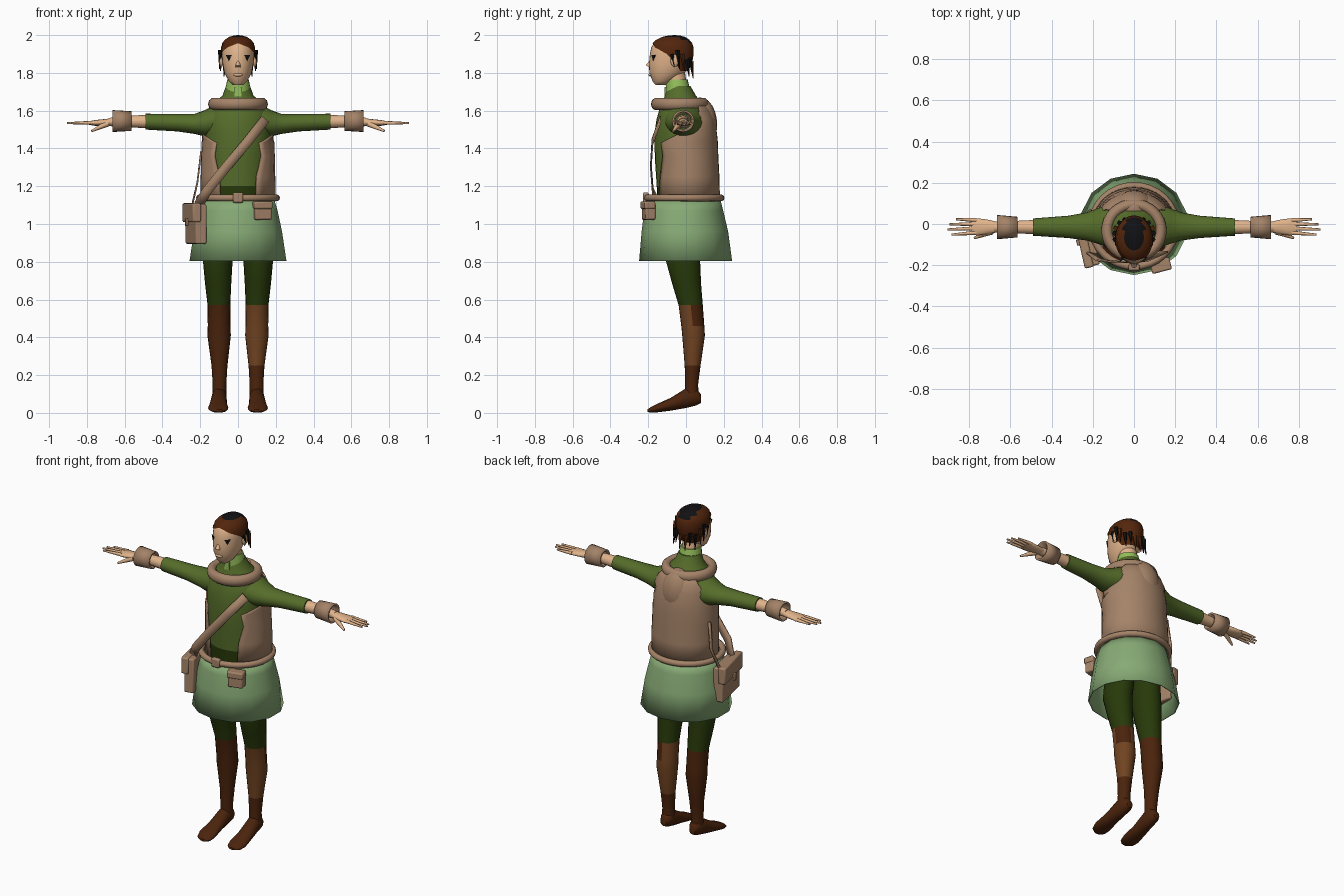
import bpy, bmesh, math
from mathutils import Vector

if "Cube" in bpy.data.objects:
    bpy.data.objects.remove(bpy.data.objects["Cube"])


def material(name, r, g, b):
    m = bpy.data.materials.new(name)
    m.use_nodes = True
    col = [(c / 255) ** 2.2 for c in (r, g, b)] + [1]
    m.diffuse_color = col
    m.node_tree.nodes["Principled BSDF"].inputs["Base Color"].default_value = col
    return m


SKIN = material("skin", 224, 178, 138)
HAIR = material("hair_brown", 84, 42, 20)
BLACK = material("black", 24, 24, 26)
LIME = material("light_green", 148, 190, 92)
TUNIC = material("tunic_green", 86, 108, 46)
DARK = material("dark_green", 44, 60, 18)
SKIRT = material("skirt_green", 134, 169, 117)
TAN = material("tan_leather", 163, 130, 104)
BOOT = material("dark_boot", 76, 40, 20)
CALF = material("mid_boot", 112, 69, 38)


def finish(name, bm, mats, rule=None, thick=0, angle=50, bevel=0):
    bmesh.ops.recalc_face_normals(bm, faces=bm.faces)
    if rule:
        for f in bm.faces:
            f.material_index = rule(f.calc_center_median())
    me = bpy.data.meshes.new(name)
    bm.to_mesh(me)
    bm.free()
    ob = bpy.data.objects.new(name, me)
    bpy.context.collection.objects.link(ob)
    for m in mats:
        me.materials.append(m)
    if thick:
        mod = ob.modifiers.new("thickness", 'SOLIDIFY')
        mod.thickness, mod.offset = thick, 0
    if bevel:
        mod = ob.modifiers.new("bevel", 'BEVEL')
        mod.width, mod.segments = bevel, 2
    bpy.ops.object.select_all(action='DESELECT')
    ob.select_set(True)
    bpy.context.view_layer.objects.active = ob
    bpy.ops.object.shade_smooth_by_angle(angle=math.radians(angle))
    return ob


def loft(name, mats, rings, axis='z', n=20, gap=None, caps=True, side=1, **kw):
    """Rings are (position on axis, centre a, centre b, radius a, radius b)."""
    bm = bmesh.new()
    rows = []
    for i, (t, a, b, ra, rb) in enumerate(rings):
        g = math.radians(gap[i]) if gap else 0
        row = []
        for k in range(n + 1 if gap else n):
            th = g + (2 * math.pi - 2 * g) * k / n
            u, v = a + ra * math.sin(th), b - rb * math.cos(th)
            p = {'z': (u, v, t), 'x': (t, u, v), 'y': (u, t, v)}[axis]
            row.append(bm.verts.new((p[0] * side, p[1], p[2])))
        rows.append(row)
    for r, s in zip(rows, rows[1:]):
        for k in range(n):
            j = (k + 1) % len(r)
            bm.faces.new((r[k], r[j], s[j], s[k]))
    if caps and not gap:
        bm.faces.new(rows[0])
        bm.faces.new(rows[-1])
    return finish(name, bm, mats, **kw)


def spike(name, mat, p, q, r1, r2, n=8):
    """Tapered rod from p to q."""
    p, q = Vector(p), Vector(q)
    bm = bmesh.new()
    bmesh.ops.create_cone(bm, cap_ends=True, segments=n, radius1=r1, radius2=r2, depth=(q - p).length)
    ob = finish(name, bm, [mat])
    ob.location = (p + q) / 2
    ob.rotation_euler = (q - p).to_track_quat('Z', 'Y').to_euler()
    return ob


def box(name, mat, loc, size, rz=0, bevel=0.008):
    bm = bmesh.new()
    bmesh.ops.create_cube(bm, size=1)
    bmesh.ops.scale(bm, vec=size, verts=bm.verts)
    ob = finish(name, bm, [mat], bevel=bevel, angle=30)
    ob.location, ob.rotation_euler = loc, (0, 0, rz)
    return ob


def ball(name, mat, loc, size):
    bm = bmesh.new()
    bmesh.ops.create_uvsphere(bm, u_segments=20, v_segments=12, radius=1)
    bmesh.ops.scale(bm, vec=size, verts=bm.verts)
    bmesh.ops.translate(bm, vec=loc, verts=bm.verts)
    return finish(name, bm, [mat])


def ring(name, mat, z, cy, rx, ry, minor, flat):
    bpy.ops.mesh.primitive_torus_add(major_segments=32, minor_segments=10, major_radius=1, minor_radius=minor,
                                     location=(0, cy, z))
    ob = bpy.context.object
    ob.name = name
    ob.scale = (rx, ry, flat)
    ob.data.materials.append(mat)
    bpy.ops.object.shade_smooth_by_angle(angle=math.radians(50))


def ribbon(name, mat, points, across):
    bm = bmesh.new()
    w = Vector(across)
    pairs = [(bm.verts.new(Vector(p) - w), bm.verts.new(Vector(p) + w)) for p in points]
    for (a, b), (c, d) in zip(pairs, pairs[1:]):
        bm.faces.new((a, b, d, c))
    finish(name, bm, [mat], thick=0.008)


# Torso, vest open at the front, collar and hood
loft("tunic", [TUNIC, DARK], [
    (1.08, 0, 0, .165, .15), (1.2, 0, 0, .165, .155), (1.35, 0, -.01, .17, .155), (1.48, 0, -.012, .175, .155),
    (1.55, 0, -.012, .178, .145), (1.6, 0, -.015, .16, .128), (1.64, 0, -.02, .125, .105),
    (1.68, 0, -.03, .082, .082), (1.73, 0, -.038, .064, .062)], n=28, rule=lambda c: int(c.z < 1.2))
loft("vest", [TAN], [
    (1.12, 0, .008, .196, .168), (1.25, 0, .008, .194, .165), (1.36, 0, .004, .191, .163), (1.43, 0, .002, .189, .163),
    (1.47, 0, 0, .188, .161), (1.55, 0, -.005, .184, .155), (1.6, 0, -.01, .166, .14), (1.64, 0, -.015, .13, .118)],
     n=28, gap=[28, 30, 40, 36, 72, 112, 125, 130], thick=0.008)
ring("collar_roll", TAN, 1.635, -.032, .13, .126, .22, .15)
ball("hanging_hood", TAN, (0, .075, 1.525), (.1, .09, .145))
loft("neck", [SKIN], [(1.7, 0, -.04, .052, .05), (1.8, 0, -.06, .05, .055)])
loft("neck_collar", [LIME], [(1.69, 0, -.04, .068, .068), (1.73, 0, -.045, .064, .062), (1.765, 0, -.05, .057, .059)])
box("collar_tab", LIME, (0, -.107, 1.70), (.035, .012, .05), bevel=0)

# Belt, skirt and pouches
ring("belt", TAN, 1.138, -.01, .204, .196, .09, .2)
box("belt_buckle", TAN, (0, -.212, 1.14), (.055, .03, .055))
loft("skirt", [SKIRT], [(.805, 0, -.002, .26, .243), (.96, 0, -.006, .236, .226), (1.07, 0, -.012, .212, .206),
                        (1.125, 0, -.012, .195, .192)], n=14, caps=False, thick=0.006)
box("small_pouch", TAN, (.13, -.198, 1.07), (.09, .055, .095), .25)
box("small_pouch_flap", TAN, (.13, -.202, 1.1), (.098, .06, .04), .25)
box("satchel", TAN, (-.222, -.08, 1.0), (.06, .25, .21), .22)
box("satchel_flap", TAN, (-.245, -.085, 1.06), (.045, .26, .1), .22)
box("satchel_clasp", TAN, (-.272, -.09, 1.01), (.014, .03, .04), .22, .003)
ribbon("chest_strap", TAN, [(.145, -.135, 1.555), (.05, -.178, 1.435), (-.06, -.186, 1.305),
                            (-.165, -.176, 1.175), (-.21, -.14, 1.1)], (.02, 0, -.016))
ribbon("back_strap", TAN, [(-.196, .05, 1.38), (-.215, .06, 1.22), (-.245, .02, 1.09)], (0, .01, .004))

# Head and facial features
skull = [(1.735, 0, -.135, .026, .026), (1.755, 0, -.122, .048, .055), (1.8, 0, -.1, .072, .094),
         (1.85, 0, -.086, .082, .11), (1.9, 0, -.079, .086, .112), (1.935, 0, -.076, .084, .108),
         (1.965, 0, -.074, .07, .09), (1.985, 0, -.072, .044, .058), (1.993, 0, -.07, .015, .02)]
loft("head", [SKIN], skull, n=28)


def top_patch(c):
    return int(c.z > 1.95 and (c.x / .052) ** 2 + ((c.y + .045) / .084) ** 2 < 1)


loft("hair", [HAIR, BLACK], [(z, x, y + .002, a + .007, b + .006) for z, x, y, a, b in
                             [(1.81, 0, -.095, .074, .098)] + skull[3:6]]
     + [(1.957, 0, -.072, .084, .105), (1.975, 0, -.07, .07, .088), (1.99, 0, -.066, .048, .062),
        (1.998, 0, -.062, .022, .03), (2.0, 0, -.06, .001, .001)],
     n=36, gap=[128, 105, 78, 38, 0, 0, 0, 0, 0], rule=top_patch)
spike("nose", SKIN, (0, -.183, 1.868), (0, -.2, 1.833), .006, .015)
ball("lips", SKIN, (0, -.188, 1.79), (.024, .01, .009))
for s, label in ((1, "left"), (-1, "right")):
    ball(label + "_ear", SKIN, (s * .088, -.06, 1.865), (.012, .022, .033))
    bm = bmesh.new()
    bmesh.ops.create_cone(bm, cap_ends=True, segments=3, radius1=.021, radius2=.021, depth=.006)
    eye = finish(label + "_eye", bm, [BLACK])
    eye.location = (s * .048, -.172, 1.885)
    eye.rotation_euler = (math.radians(90), math.radians(180), s * math.radians(32))
    # Loose locks around the ears and nape
    for i, (x, y, top, low) in enumerate([(.092, -.075, 1.9, 1.84), (.093, -.045, 1.92, 1.82), (.088, -.02, 1.9, 1.81),
                                          (.07, .005, 1.87, 1.78), (.045, .02, 1.88, 1.8), (.018, .026, 1.86, 1.77)]):
        spike(label + "_lock", HAIR if i % 3 == 2 else BLACK, (s * x, y, top), (s * x * 1.05, y + .012, low),
              .013, .002, 5)

# Arms, cuffs and hands
for s, label in ((1, "left"), (-1, "right")):
    loft(label + "_sleeve", [TUNIC], [
        (.06, -.01, 1.55, .11, .085), (.13, -.01, 1.545, .102, .08), (.18, -.01, 1.533, .085, .068),
        (.23, -.012, 1.53, .068, .053), (.32, -.014, 1.536, .054, .046), (.49, -.015, 1.542, .042, .042)], 'x', side=s)
    loft(label + "_forearm", [SKIN], [(.47, -.015, 1.542, .036, .036), (.57, -.015, 1.543, .031, .031),
                                      (.68, -.015, 1.54, .026, .022)], 'x', n=14, side=s)
    loft(label + "_cuff", [TAN], [(.565, -.015, 1.545, .045, .047), (.665, -.015, 1.545, .054, .053)], 'x',
         caps=False, side=s, thick=0.01)
    loft(label + "_palm", [SKIN], [(.66, -.015, 1.54, .025, .021), (.71, -.014, 1.537, .036, .018),
                                   (.76, -.014, 1.535, .043, .015), (.79, -.014, 1.534, .038, .009)], 'x', n=14, side=s)
    for y, tip in ((.021, .865), (-.001, .895), (-.024, .905), (-.047, .885)):
        spike(label + "_finger", SKIN, (s * .765, y * .9, 1.536), (s * tip, y * 1.1, 1.534), .011, .005)
    spike(label + "_thumb", SKIN, (s * .69, -.035, 1.532), (s * .775, -.068, 1.492), .017, .006)


# Legs and feet
def boot_rule(c):
    if c.z > .57:
        return 0
    patch = c.z > .46 and c.y > .03 and c.x > .1
    return 2 if c.x > 0 and c.z > .25 and not patch else 1


for s, label in ((1, "left"), (-1, "right")):
    loft(label + "_leg", [DARK, BOOT, CALF], [
        (1.08, .078, -.01, .078, .1), (.8, .107, -.015, .078, .09), (.68, .105, .004, .069, .076),
        (.57, .101, .025, .06, .064), (.46, .1, .036, .06, .061), (.41, .1, .04, .062, .06),
        (.25, .098, .035, .042, .042), (.15, .098, .03, .036, .034), (.08, .098, .03, .036, .038)],
         side=s, rule=boot_rule)
    loft(label + "_foot", [BOOT], [
        (.08, .098, .075, .02, .022), (.055, .098, .085, .036, .045), (0, .1, .078, .04, .052),
        (-.08, .104, .046, .046, .034), (-.15, .105, .026, .054, .023), (-.185, .103, .016, .045, .015),
        (-.203, .1, .012, .022, .007)], 'y', n=16, side=s)
